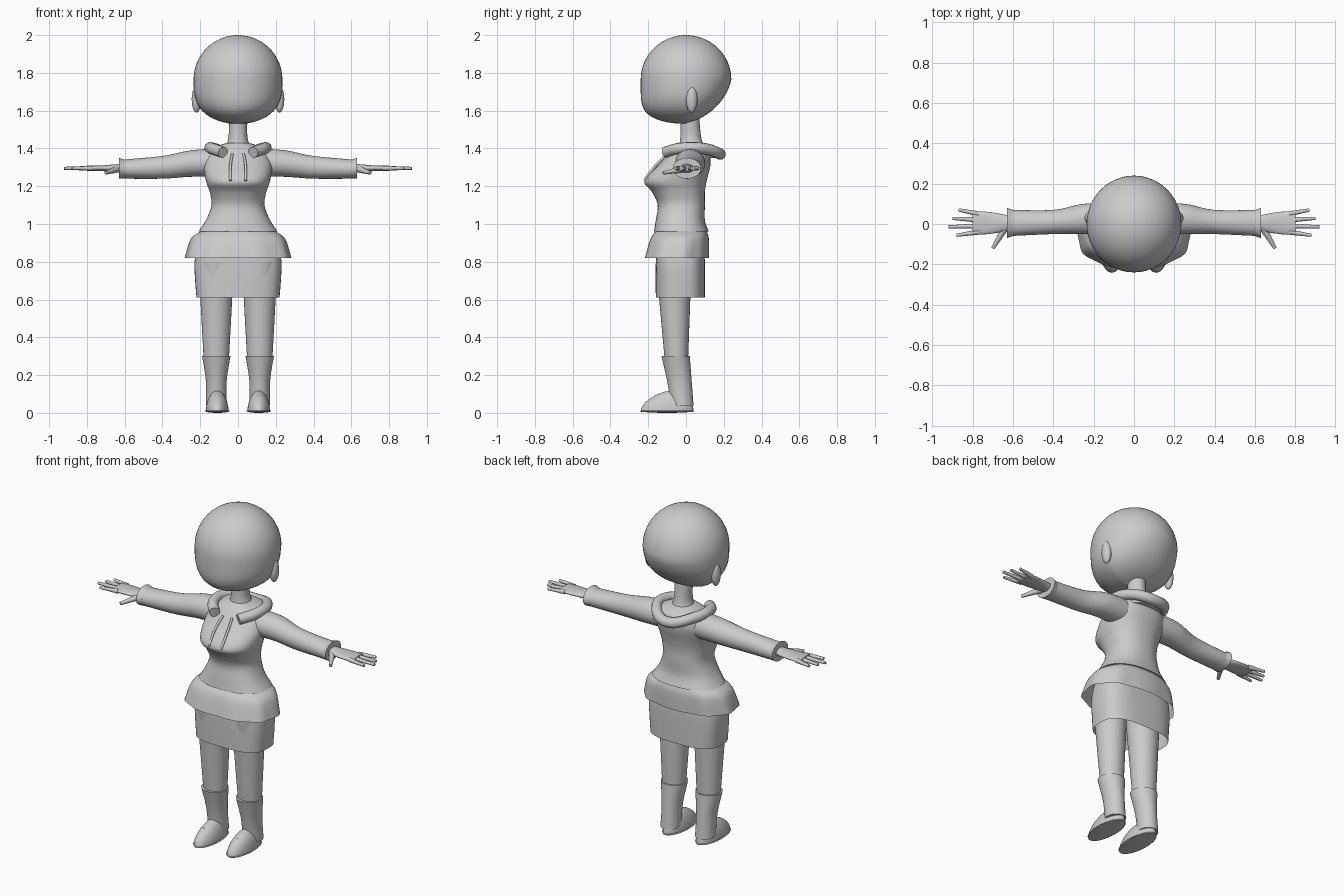
import bpy, bmesh
from math import sin, cos, pi, radians, sqrt, copysign

cube = bpy.data.objects.get("Cube")
if cube:
    bpy.data.objects.remove(cube)

GREY = (0.6, 0.6, 0.6, 1)
material = bpy.data.materials.new("plain grey")
material.use_nodes = True
material.diffuse_color = GREY
material.node_tree.nodes["Principled BSDF"].inputs["Base Color"].default_value = GREY


def add_object(name, data, mirror):
    """Link the part, colour it and optionally mirror it to the other side."""
    part = bpy.data.objects.new(name, data)
    bpy.context.collection.objects.link(part)
    part.data.materials.append(material)
    if mirror:
        part.modifiers.new("mirror", 'MIRROR').use_mirror_merge = False
    return part


def add_mesh(name, bm, mirror):
    """Turn a finished bmesh into a smoothly shaded part."""
    bmesh.ops.recalc_face_normals(bm, faces=bm.faces)
    mesh = bpy.data.meshes.new(name)
    bm.to_mesh(mesh)
    bm.free()
    part = add_object(name, mesh, mirror)
    bpy.ops.object.select_all(action='DESELECT')
    part.select_set(True)
    bpy.context.view_layer.objects.active = part
    bpy.ops.object.shade_smooth_by_angle(angle=radians(45))


def smooth_rows(rows, steps=5):
    """Fill in cross-sections between the given ones with a smooth spline."""
    padded = [rows[0], *rows, rows[-1]]
    result = []
    for before, start, end, after in zip(padded, padded[1:], padded[2:], padded[3:]):
        for step in range(steps):
            t = step / steps
            row = []
            for a, b, c, d in zip(before, start, end, after):
                leave, arrive = (c - a) / 2, (d - b) / 2
                bend = 3 * (c - b) - 2 * leave - arrive
                twist = leave + arrive - 2 * (c - b)
                row.append(b + t * (leave + t * (bend + t * twist)))
            result.append(row)
    return result + [rows[-1]]


def loft(name, rows, axis='z', power=2, open_end=False, sides=48, mirror=False, wave=0):
    """Skin rounded sections: position on the axis, then two min/max pairs."""
    bm = bmesh.new()
    rings = []
    rows = smooth_rows(rows)
    for index, (t, a_min, a_max, b_min, b_max) in enumerate(rows):
        ring = []
        for side in range(sides):
            angle = 2 * pi * side / sides
            ripple = 1 + wave * sin(angle * 9) * index / len(rows)
            c, s = (copysign(abs(f(angle)) ** (2 / power), f(angle)) * ripple / 2
                    for f in (cos, sin))
            a = (a_min + a_max) / 2 + (a_max - a_min) * c
            b = (b_min + b_max) / 2 + (b_max - b_min) * s
            ring.append(bm.verts.new((t, a, b) if axis == 'x' else (a, b, t)))
        rings.append(ring)
    for low, high in zip(rings, rings[1:]):
        for side in range(sides):
            bm.faces.new((low[side - 1], low[side], high[side], high[side - 1]))
    bm.faces.new(rings[0])
    if not open_end:
        bm.faces.new(rings[-1])
    add_mesh(name, bm, mirror)


def body(name, rows, **options):
    """Loft centred on the body: height, half width, front, back."""
    loft(name, [(z, -width, width, front, back) for z, width, front, back in rows], **options)


def ball(name, centre, size, shape=None, mirror=False):
    """Scaled sphere whose unit coordinates may be reshaped by a rule."""
    bm = bmesh.new()
    bmesh.ops.create_uvsphere(bm, u_segments=48, v_segments=32, radius=1)
    for vert in bm.verts:
        unit = shape(*vert.co) if shape else vert.co
        vert.co = [c + s * u for c, s, u in zip(centre, size, unit)]
    add_mesh(name, bm, mirror)


def tube(name, points, radius, taper=1, mirror=True):
    """Rounded cord through a few points, narrowing towards its end."""
    curve = bpy.data.curves.new(name, 'CURVE')
    curve.dimensions = '3D'
    curve.bevel_depth = radius
    curve.use_fill_caps = True
    spline = curve.splines.new('BEZIER')
    spline.bezier_points.add(len(points) - 1)
    for index, (point, position) in enumerate(zip(spline.bezier_points, points)):
        point.co = position
        point.handle_left_type = point.handle_right_type = 'AUTO'
        point.radius = 1 + (taper - 1) * index / (len(points) - 1)
    add_object(name, curve, mirror)


def head_shape(x, y, z):
    """Round skull, full cheeks and face, nape cut in towards the neck."""
    if z >= 0:
        return x, y, z
    drop = min(-z, 0.99)
    level = sqrt(1 - drop ** 2)
    cheeks = sqrt(1 - drop ** 3) / level
    face = sqrt(1 - drop ** 5) / level
    return x * cheeks, y * face if y < 0 else y - drop * 0.2 * y / level, z


def foot_shape(x, y, z):
    """Flat underneath, lower at the toe than at the heel."""
    return x, y, max(z, 0) * (1 + y / 4)


# Head, ears and neck
ball("head", (0, 0, 1.765), (0.235, 0.24, 0.235), head_shape)
ball("ear", (0.22, 0.03, 1.66), (0.025, 0.03, 0.07), mirror=True)
body("neck", [(1.4, 0.07, -0.04, 0.1), (1.46, 0.05, -0.03, 0.08), (1.57, 0.05, -0.03, 0.07)])

# Fitted top with bust, waist and flared hem
body("torso", [(0.96, 0.21, -0.17, 0.12), (1.02, 0.17, -0.16, 0.1), (1.1, 0.14, -0.15, 0.1),
               (1.17, 0.15, -0.18, 0.1), (1.23, 0.17, -0.22, 0.11), (1.32, 0.18, -0.14, 0.13),
               (1.39, 0.14, -0.08, 0.12), (1.43, 0.06, -0.04, 0.09)], power=2.3)

# Lowered hood: sloping base with a thick rolled rim, open at the front
body("hood_base", [(1.35, 0.12, -0.06, 0.16), (1.4, 0.13, -0.06, 0.15),
                   (1.43, 0.06, -0.03, 0.09)])
left_rim = [(0.08, -0.11, 1.38), (0.14, -0.03, 1.4), (0.13, 0.09, 1.4)]
right_rim = [(-x, y, z) for x, y, z in reversed(left_rim)]
tube("hood_rim", [*left_rim, (0, 0.18, 1.37), *right_rim], 0.03, mirror=False)
tube("drawstring", [(0.03, -0.1, 1.37), (0.04, -0.16, 1.31), (0.04, -0.22, 1.23)], 0.007)

# Hip frill and skirt, both open underneath
body("hip_frill", [(0.96, 0.2, -0.16, 0.11), (0.92, 0.25, -0.19, 0.12),
                   (0.82, 0.28, -0.22, 0.12)], power=2.4, open_end=True, sides=72, wave=0.02)
body("skirt", [(0.93, 0.2, -0.15, 0.09), (0.8, 0.23, -0.16, 0.1), (0.61, 0.22, -0.16, 0.1)],
     power=3, open_end=True)

# Sleeves with turned cuffs
loft("sleeve", [(0.1, -0.06, 0.1, 1.25, 1.4), (0.25, -0.05, 0.1, 1.25, 1.39),
                (0.4, -0.05, 0.07, 1.24, 1.36), (0.62, -0.06, 0.07, 1.24, 1.34)],
     axis='x', mirror=True)
loft("cuff", [(0.6, -0.06, 0.07, 1.24, 1.34), (0.63, -0.07, 0.08, 1.24, 1.35)],
     axis='x', mirror=True)

# Hands: fingers fan out from the edge of the palm
loft("palm", [(0.61, -0.03, 0.04, 1.27, 1.32), (0.72, -0.05, 0.06, 1.28, 1.31),
              (0.8, -0.05, 0.06, 1.28, 1.31)], axis='x', mirror=True)
fingers = {"little_finger": 0.87, "ring_finger": 0.9, "middle_finger": 0.92, "index_finger": 0.88}
for index, (name, tip) in enumerate(fingers.items()):
    spread = 0.05 - 0.03 * index
    tube(name, [(0.77, spread, 1.295), (tip, spread * 1.4, 1.295)], 0.013, taper=0.6)
tube("thumb", [(0.64, -0.02, 1.29), (0.7, -0.12, 1.27)], 0.018, taper=0.5)

# Legs and boots
loft("leg", [(0.25, 0.05, 0.18, -0.11, 0.01), (0.8, 0.02, 0.21, -0.16, 0.03)], mirror=True)
loft("boot_shaft", [(0.04, 0.06, 0.17, -0.08, 0.04), (0.17, 0.06, 0.17, -0.1, 0.03),
                    (0.3, 0.04, 0.19, -0.13, 0.02)], mirror=True)
ball("boot_foot", (0.11, -0.1, 0.005), (0.06, 0.14, 0.11), foot_shape, mirror=True)
ball("sole", (0.11, -0.1, 0.01), (0.065, 0.142, 0.01), mirror=True)
for height in (0.07, 0.09):
    y = height - 0.25
    tube("lace", [(0.09, y, height - 0.01), (0.11, y, height), (0.13, y, height - 0.01)], 0.005)
